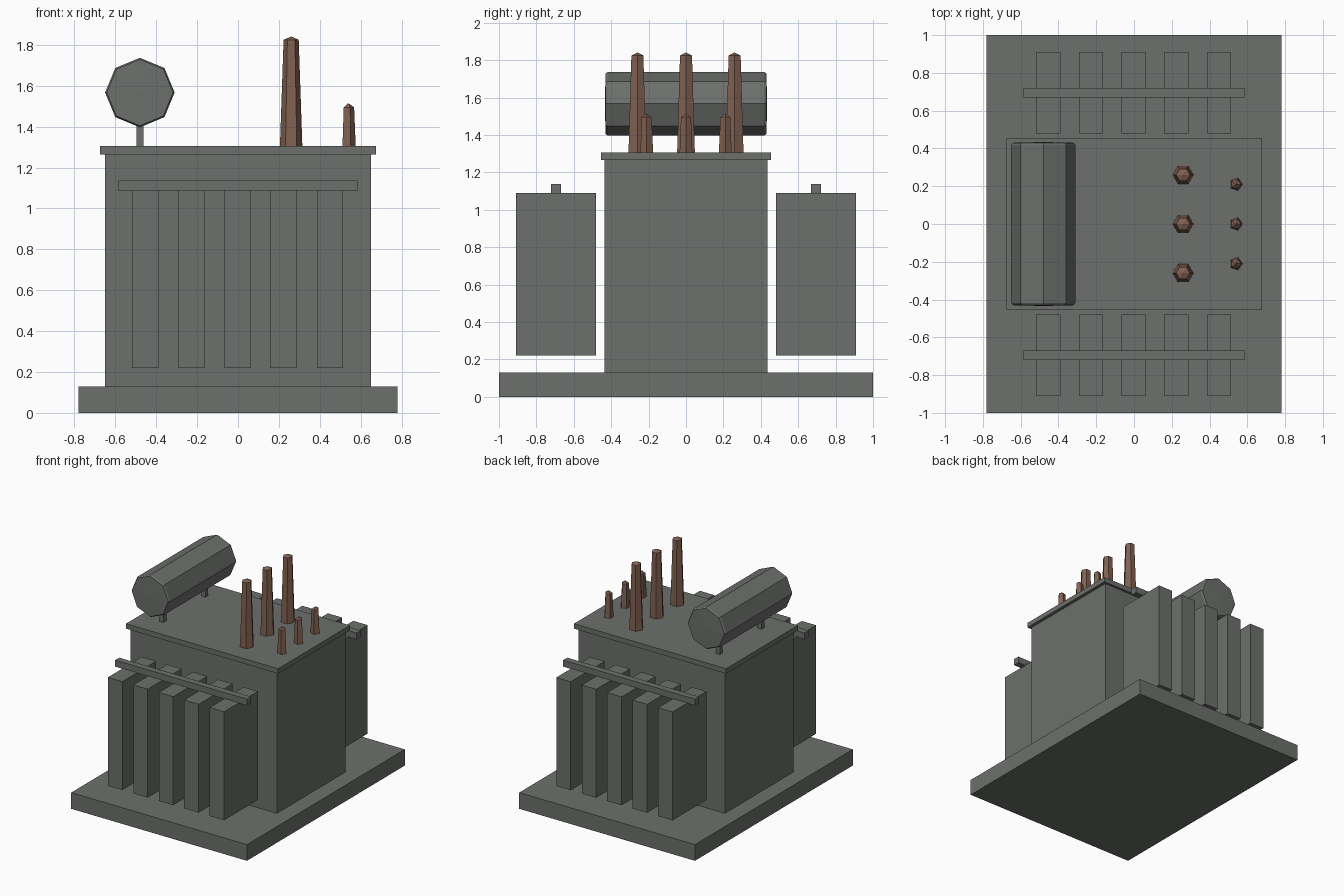
import bpy
import bmesh
import math

if "Cube" in bpy.data.objects:
    bpy.data.objects.remove(bpy.data.objects["Cube"], do_unlink=True)


def material(name, rgb):
    mat = bpy.data.materials.new(name)
    mat.use_nodes = True
    mat.diffuse_color = (*rgb, 1)
    mat.node_tree.nodes["Principled BSDF"].inputs["Base Color"].default_value = (*rgb, 1)
    return mat


grey = material("grey paint", (0.15, 0.16, 0.15))
brown = material("brown porcelain", (0.22, 0.12, 0.083))


def finish(name, bm, mat, location):
    bmesh.ops.recalc_face_normals(bm, faces=bm.faces)
    mesh = bpy.data.meshes.new(name)
    bm.to_mesh(mesh)
    bm.free()
    mesh.materials.append(mat)
    obj = bpy.data.objects.new(name, mesh)
    obj.location = location
    bpy.context.collection.objects.link(obj)
    return obj


def box(name, x, y, width, depth, bottom, top):
    bm = bmesh.new()
    bmesh.ops.create_cube(bm, size=1)
    bmesh.ops.scale(bm, vec=(width, depth, top - bottom), verts=bm.verts)
    return finish(name, bm, grey, (x, y, (bottom + top) / 2))


def lathe(name, sides, profile, mat, location):
    """Flat-sided solid around z from (radius, height) pairs; radius 0 makes a tip."""
    bm = bmesh.new()
    rings = []
    for radius, height in profile:
        if radius == 0:
            rings.append([bm.verts.new((0, 0, height))] * sides)
        else:
            angles = [math.tau * i / sides for i in range(sides)]
            rings.append([bm.verts.new((radius * math.cos(a), radius * math.sin(a), height))
                          for a in angles])
    for low, high in zip(rings, rings[1:]):
        for i in range(sides):
            j = (i + 1) % sides
            corners = dict.fromkeys((low[i], low[j], high[j], high[i]))
            bm.faces.new(list(corners))
    if profile[0][0] > 0:
        bm.faces.new(rings[0])
    return finish(name, bm, mat, location)


# Plinth, tank and lid
box("plinth", 0, 0, 1.56, 2, 0, 0.13)
box("tank", 0, 0, 1.3, 0.87, 0.13, 1.27)
box("lid", 0, 0, 1.35, 0.91, 1.265, 1.305)

# Radiator banks on the front and back
for side, label in ((-1, "front"), (1, "back")):
    for i in range(5):
        box(f"{label}_radiator_fin_{i + 1}", (i - 2) * 0.226 - 0.002, side * 0.695,
            0.128, 0.43, 0.22, 1.09)
    box(f"{label}_radiator_pipe", 0, side * 0.695, 1.17, 0.052, 1.086, 1.138)

# Oil conservator drum on two legs
drum = lathe("conservator_drum", 8,
             [(0, -0.434), (0.162, -0.43), (0.17, -0.418),
              (0.17, 0.418), (0.162, 0.43), (0, 0.434)],
             grey, (-0.48, 0, 1.567))
drum.rotation_euler.x = math.pi / 2
for side, label in ((-1, "front"), (1, "back")):
    box(f"{label}_conservator_leg", -0.48, side * 0.265, 0.035, 0.035, 1.3, 1.42)

# Tall and short bushings in rows of three
for i in (-1, 0, 1):
    lathe(f"tall_bushing_{i + 2}", 6, [(0.055, 0), (0.037, 0.525), (0, 0.541)],
          brown, (0.26, i * 0.26, 1.3))
    lathe(f"short_bushing_{i + 2}", 5, [(0.036, 0), (0.028, 0.195), (0, 0.215)],
          brown, (0.54, i * 0.21, 1.3))
